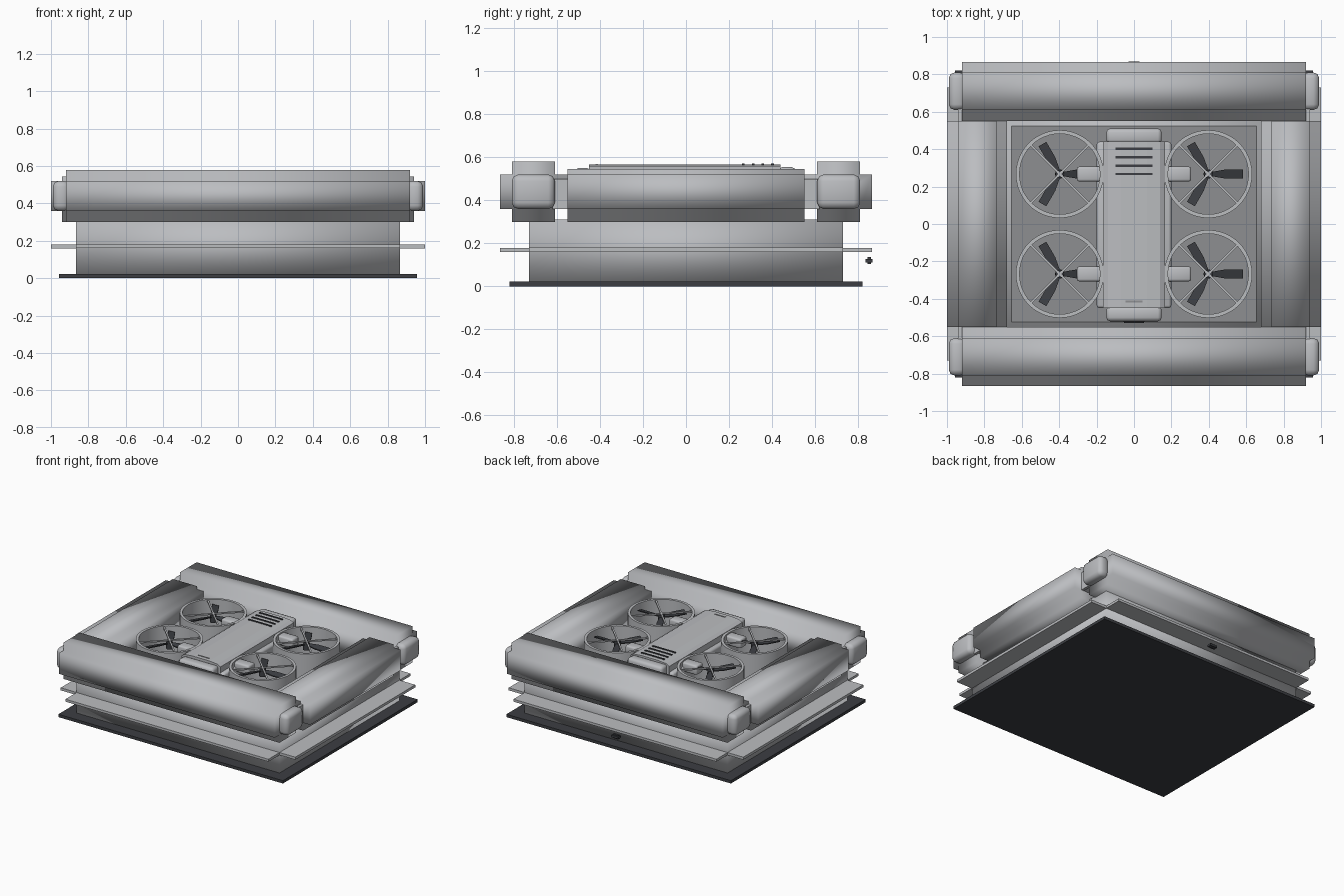
import bpy, bmesh, math
from mathutils import Matrix, Vector

if "Cube" in bpy.data.objects:
    bpy.data.objects.remove(bpy.data.objects["Cube"])


def material(name, r, g, b):
    m = bpy.data.materials.new(name)
    m.diffuse_color = (r, g, b, 1)
    m.use_nodes = True
    m.node_tree.nodes["Principled BSDF"].inputs["Base Color"].default_value = m.diffuse_color
    return m


GREY = material("light_grey", 0.50, 0.51, 0.53)
MID = material("tray_grey", 0.27, 0.275, 0.285)
DARK = material("charcoal", 0.045, 0.048, 0.055)


def finish(bm, name, mat, smooth=True, angle=None):
    bmesh.ops.recalc_face_normals(bm, faces=bm.faces)
    me = bpy.data.meshes.new(name)
    bm.to_mesh(me)
    bm.free()
    me.materials.append(mat)
    ob = bpy.data.objects.new(name, me)
    bpy.context.collection.objects.link(ob)
    for p in me.polygons:
        p.use_smooth = smooth
    if angle:
        bpy.context.view_layer.objects.active = ob
        bpy.ops.object.select_all(action='DESELECT')
        ob.select_set(True)
        bpy.ops.object.shade_smooth_by_angle(angle=math.radians(angle))
    return ob


def box(name, x0, x1, y0, y1, z0, z1, mat, smooth=False, bevel=0.0):
    bm = bmesh.new()
    bmesh.ops.create_cube(bm, size=1)
    for v in bm.verts:
        v.co = Vector(((x0 + x1) / 2 + v.co.x * (x1 - x0),
                       (y0 + y1) / 2 + v.co.y * (y1 - y0),
                       (z0 + z1) / 2 + v.co.z * (z1 - z0)))
    if bevel:
        bmesh.ops.bevel(bm, geom=bm.edges[:], offset=bevel, segments=2, affect='EDGES', profile=0.5)
    return finish(bm, name, mat, smooth or bevel > 0, 50 if bevel else None)


def extrude(name, points, vec, mat, smooth=True):
    """Extrude a closed 3D outline along vec."""
    bm = bmesh.new()
    face = bm.faces.new([bm.verts.new(p) for p in points])
    new = bmesh.ops.extrude_face_region(bm, geom=[face])["geom"]
    bmesh.ops.translate(bm, vec=vec, verts=[e for e in new if isinstance(e, bmesh.types.BMVert)])
    return finish(bm, name, mat, smooth)


def plus(a0, a1, b0, b1, z0, z1, w0, w1):
    """Cross-shaped section: core a0..a1 by z0..z1, wings b0..b1 by w0..w1."""
    return [(a0, z0), (a1, z0), (a1, w0), (b1, w0), (b1, w1), (a1, w1),
            (a1, z1), (a0, z1), (a0, w1), (b0, w1), (b0, w0), (a0, w0)]


# Base sheet and lower box
box("base_sheet", -0.957, 0.957, -0.82, 0.82, 0, 0.022, DARK)
box("lower_box", -0.865, 0.865, -0.73, 0.73, 0.022, 0.31, GREY, smooth=True)
box("flange_sides", -1, 1, -0.73, 0.73, 0.16, 0.18, GREY)
box("flange_front_back", -0.865, 0.865, -0.865, 0.865, 0.1605, 0.1795, GREY)
box("tray_floor", -0.655, 0.655, -0.525, 0.525, 0.308, 0.316, MID)

for s, side in ((-1, "front"), (1, "back")):
    # Long cushion rails
    sec = plus(0.61, 0.81, 0.55, 0.865, 0.30, 0.58, 0.36, 0.52)
    extrude(side + "_rail", [(-0.92, s * a, z) for a, z in sec], (1.84, 0, 0), GREY)
    for e, end in ((-1, "left"), (1, "right")):
        xs = sorted((e * 0.90, e * 0.99))
        ys = sorted((s * 0.61, s * 0.81))
        box(f"{side}_rail_cap_{end}", *xs, *ys, 0.36, 0.52, GREY, bevel=0.03)
for s, side in ((-1, "left"), (1, "right")):
    # Shorter cushion rails between them
    sec = plus(0.735, 0.94, 0.68, 1.0, 0.30, 0.545, 0.36, 0.52)
    extrude(side + "_rail", [(s * a, -0.55, z) for a, z in sec], (0, 1.10, 0), GREY)
    for e, end in ((-1, "front"), (1, "back")):
        xs = sorted((s * 0.735, s * 0.94))
        ys = sorted((e * 0.54, e * 0.62))
        box(f"{side}_rail_cap_{end}", *xs, *ys, 0.36, 0.50, GREY)

# Drone body: lower frame, main shell, nose and tail
box("drone_frame", -0.2, 0.2, -0.45, 0.44, 0.316, 0.50, GREY, bevel=0.015)
arch = [(-0.165, 0.45), (0.165, 0.45), (0.165, 0.545), (0.14, 0.56), (0.07, 0.566),
        (-0.07, 0.566), (-0.14, 0.56), (-0.165, 0.545)]
extrude("drone_shell", [(x, -0.45, z) for x, z in arch], (0, 0.89, 0), GREY, smooth=False)
box("drone_nose", -0.148, 0.148, -0.52, -0.44, 0.36, 0.55, GREY, bevel=0.02)
box("drone_tail", -0.148, 0.148, 0.43, 0.51, 0.36, 0.555, GREY, bevel=0.02)
box("camera", -0.055, 0.055, -0.53, -0.51, 0.42, 0.50, DARK, bevel=0.006)
box("status_strip", -0.045, 0.045, -0.42, -0.41, 0.56, 0.569, MID)
for i in range(4):
    y = 0.267 + i * 0.045
    box(f"vent_{i + 1}", -0.098, 0.098, y - 0.006, y + 0.006, 0.562, 0.571, DARK)


def duct(name, cx, cy, r0, r1, z0, z1, n=48):
    """Open tube with a thin wall."""
    bm = bmesh.new()
    rings = [[bm.verts.new((cx + r * math.cos(2 * math.pi * i / n),
                            cy + r * math.sin(2 * math.pi * i / n), z)) for i in range(n)]
             for r, z in ((r0, z0), (r1, z0), (r1, z1), (r0, z1))]
    for k in range(4):
        a, b = rings[k], rings[(k + 1) % 4]
        for i in range(n):
            j = (i + 1) % n
            bm.faces.new((a[i], a[j], b[j], b[i]))
    return finish(bm, name, GREY, True, 40)


def place(ob, cx, cy, z, ang):
    ob.matrix_world = Matrix.Translation((cx, cy, z)) @ Matrix.Rotation(ang, 4, 'Z')


# Ducted fans
for sx, sy, tag in ((-1, -1, "front_left"), (1, -1, "front_right"),
                    (-1, 1, "back_left"), (1, 1, "back_right")):
    cx, cy = sx * 0.397, sy * 0.267
    duct("duct_" + tag, cx, cy, 0.215, 0.235, 0.33, 0.542)
    # Guard struts
    for k in range(2):
        ob = box(f"strut_{tag}_{k + 1}", -0.222, 0.222, -0.006, 0.006, -0.005, 0.005, GREY)
        place(ob, cx, cy, 0.53, math.pi / 4 + k * math.pi / 2)
    # Three tapered blades around a hub
    for k in range(3):
        pts = [(0.01, -0.01), (0.09, -0.024), (0.185, -0.024), (0.185, 0.024), (0.09, 0.024), (0.01, 0.01)]
        ob = extrude(f"blade_{tag}_{k + 1}", [(x, y, 0.25 * y) for x, y in pts], (0, 0, 0.008), DARK, False)
        place(ob, cx, cy, 0.505, k * 2 * math.pi / 3)
    bm = bmesh.new()
    bmesh.ops.create_cone(bm, cap_ends=True, segments=20, radius1=0.025, radius2=0.022, depth=0.06,
                          matrix=Matrix.Translation((cx, cy, 0.50)))
    finish(bm, "hub_" + tag, DARK, True, 40)
    # Motor arm from body to fan
    xs = sorted((sx * 0.16, sx * 0.305))
    box("arm_" + tag, *xs, cy - 0.04, cy + 0.04, 0.46, 0.532, GREY, bevel=0.012)

# Power port at the back
box("port_horizontal", -0.03, 0.03, 0.835, 0.868, 0.112, 0.128, DARK)
box("port_vertical", -0.022, 0.022, 0.844, 0.859, 0.104, 0.136, DARK)
